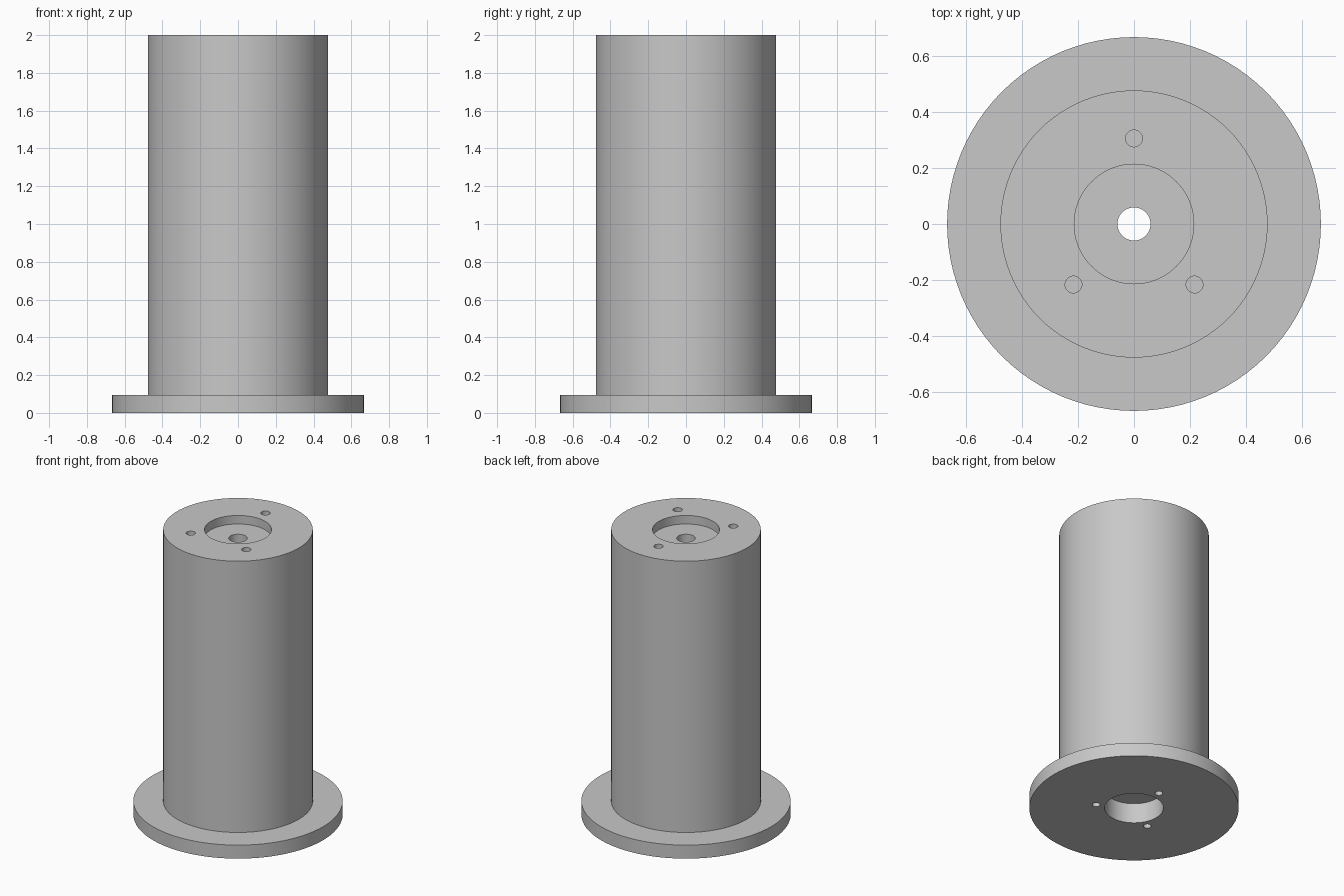
import bpy, bmesh
from math import radians, cos, sin, tau
from mathutils import Matrix, Vector

cube = bpy.data.objects.get("Cube")
if cube:
    bpy.data.objects.remove(cube, do_unlink=True)

HEIGHT = 2.0
SEGMENTS = 96

# Single flat grey
grey = bpy.data.materials.new("plain grey")
grey.use_nodes = True
colour = (0.58, 0.58, 0.58, 1)
grey.diffuse_color = colour
grey.node_tree.nodes["Principled BSDF"].inputs["Base Color"].default_value = colour


def make_object(name, bm):
    bmesh.ops.recalc_face_normals(bm, faces=bm.faces)
    mesh = bpy.data.meshes.new(name)
    bm.to_mesh(mesh)
    bm.free()
    mesh.materials.append(grey)
    obj = bpy.data.objects.new(name, mesh)
    bpy.context.collection.objects.link(obj)
    return obj


def lathe(name, profile):
    """Revolve a closed (radius, height) section around z."""
    bm = bmesh.new()
    rings = []
    for i in range(SEGMENTS):
        a = tau * i / SEGMENTS
        rings.append([bm.verts.new((r * cos(a), r * sin(a), z)) for r, z in profile])
    for i, ring in enumerate(rings):
        following = rings[(i + 1) % SEGMENTS]
        for j in range(len(profile)):
            k = (j + 1) % len(profile)
            bm.faces.new((ring[j], following[j], following[k], ring[k]))
    return make_object(name, bm)


def add_holes(bm, radius, pitch, angles, z, depth):
    """Cylinders centred on an end face, reaching depth into the part."""
    for angle in angles:
        a = radians(angle)
        bmesh.ops.create_cone(
            bm, cap_ends=True, segments=32, radius1=radius, radius2=radius, depth=2 * depth,
            matrix=Matrix.Translation(Vector((pitch * cos(a), pitch * sin(a), z))))


# Flanged column with top recess, centre bore and wider bottom socket
column = lathe("flanged_column", [
    (0.187, 0), (0.666, 0), (0.666, 0.095), (0.476, 0.095), (0.476, HEIGHT),
    (0.213, HEIGHT), (0.213, 1.94), (0.059, 1.94), (0.059, 0.14), (0.187, 0.14)])

# Blind screw holes in both ends
bm = bmesh.new()
add_holes(bm, 0.03, 0.305, (90, 225, 315), HEIGHT, 0.12)
add_holes(bm, 0.025, 0.245, (90, 210, 330), 0, 0.12)
cutter = make_object("screw_hole_cutter", bm)
cutter.hide_render = True

cut = column.modifiers.new("screw holes", "BOOLEAN")
cut.operation = "DIFFERENCE"
cut.solver = "EXACT"
cut.object = cutter

bpy.ops.object.select_all(action="DESELECT")
column.select_set(True)
bpy.context.view_layer.objects.active = column
bpy.ops.object.modifier_apply(modifier=cut.name)
bpy.data.objects.remove(cutter, do_unlink=True)
bpy.ops.object.shade_smooth_by_angle(angle=radians(30))
